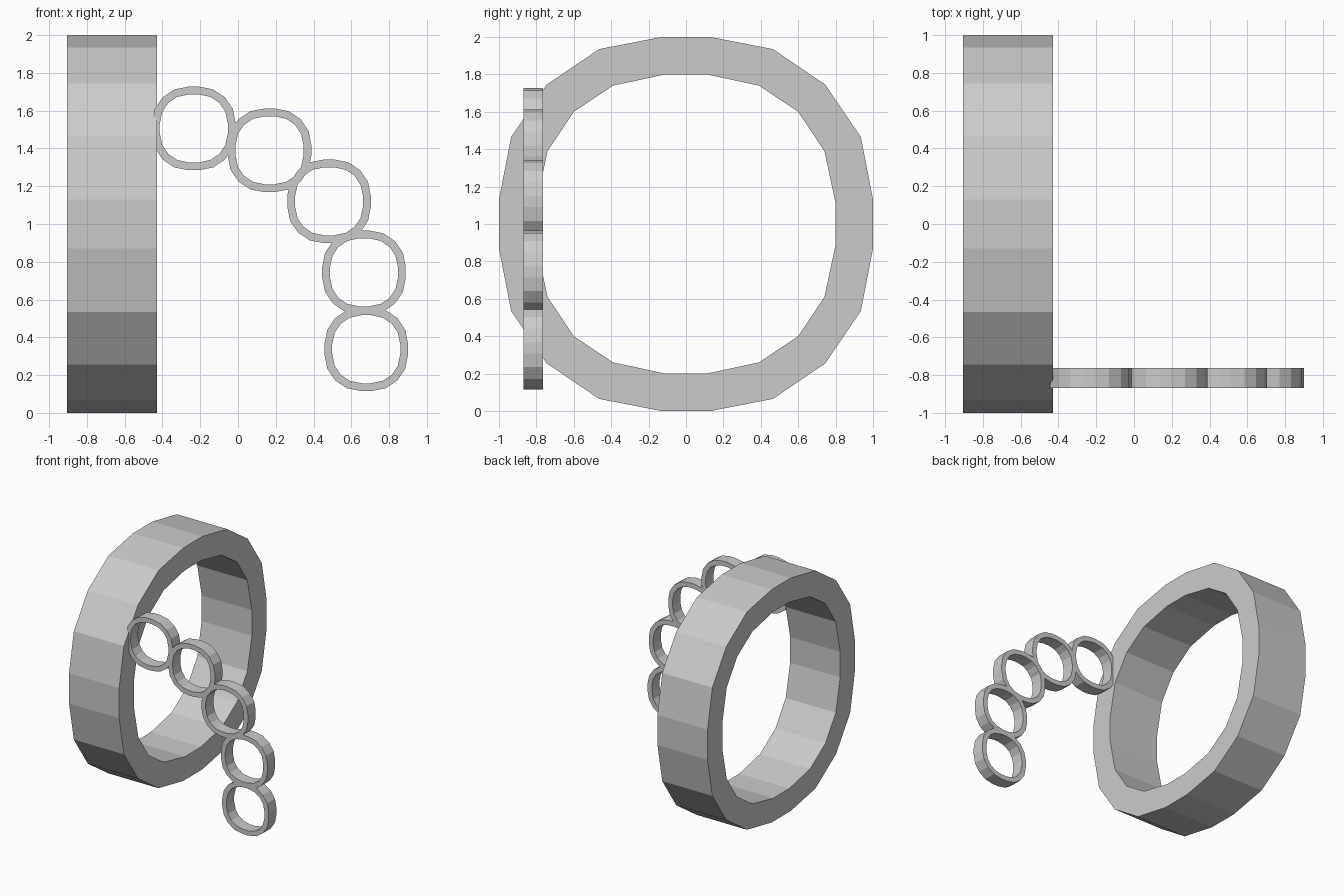
import bpy, bmesh
from mathutils import Vector

if "Cube" in bpy.data.objects:
    bpy.data.objects.remove(bpy.data.objects["Cube"])

# One quadrant of the squarish 20-sided rings (unit half width)
OUTER = [(1, 0.13), (0.935, 0.465), (0.745, 0.745), (0.465, 0.935), (0.13, 1)]
INNER = [(0.8, 0.11), (0.74, 0.39), (0.6, 0.6), (0.39, 0.74), (0.11, 0.8)]


def full_loop(quadrant, scale):
    pts = []
    for turn in range(4):
        for a, b in quadrant:
            for _ in range(turn):
                a, b = -b, a
            pts.append((a * scale, b * scale))
    return pts


def ring(name, centre, outer, inner, axis, depth):
    """Extrude a hollow profile along the x or y axis, centred on the given point."""
    bm = bmesh.new()
    c = Vector(centre)
    loops = []
    for pts, side in ((outer, -1), (outer, 1), (inner, 1), (inner, -1)):
        d = side * depth / 2
        loops.append([bm.verts.new(c + Vector((d, a, b) if axis == "x" else (a, d, b)))
                      for a, b in pts])
    n = len(outer)
    for k in range(4):
        p, q = loops[k], loops[(k + 1) % 4]
        for i in range(n):
            j = (i + 1) % n
            bm.faces.new((p[i], p[j], q[j], q[i]))
    bmesh.ops.recalc_face_normals(bm, faces=bm.faces)
    mesh = bpy.data.meshes.new(name)
    bm.to_mesh(mesh)
    bm.free()
    obj = bpy.data.objects.new(name, mesh)
    bpy.context.collection.objects.link(obj)
    return obj


# Large upright band
ring("large_band", (-0.667, 0, 1), full_loop(OUTER, 1), full_loop(INNER, 1), "x", 0.476)

# Chain of small rings curving down to the right
R = 0.221
centres = [(-0.234, 1.506), (0.167, 1.39), (0.482, 1.12), (0.667, 0.744), (0.679, 0.337)]
for i, (x, z) in enumerate(centres):
    ring(f"chain_ring_{i + 1}", (x, -0.816, z),
         full_loop(OUTER, R), full_loop(INNER, R * 1.02), "y", 0.105)
